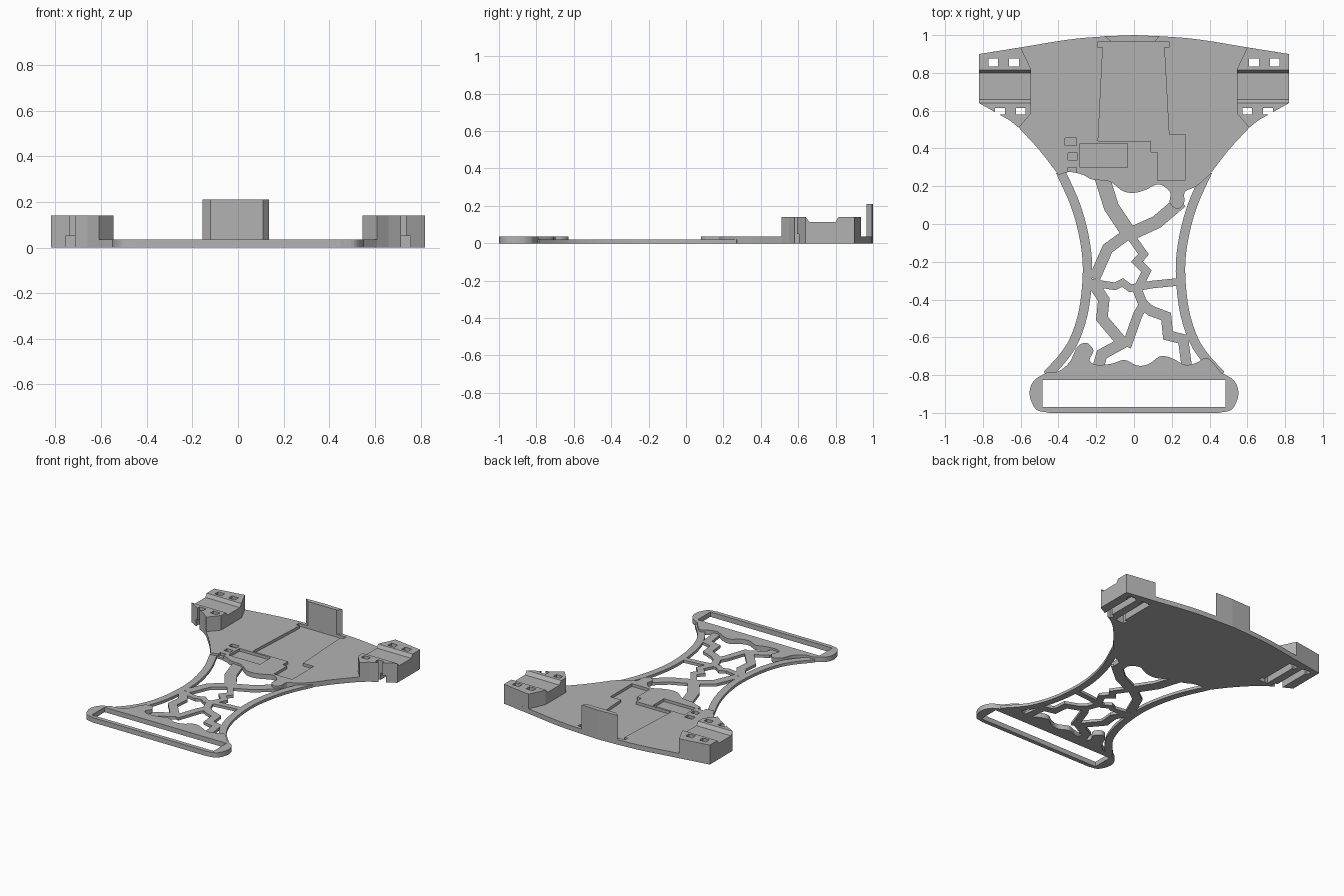
import bpy
import bmesh
from mathutils import Vector

if "Cube" in bpy.data.objects:
    bpy.data.objects.remove(bpy.data.objects["Cube"], do_unlink=True)

grey = bpy.data.materials.new("light grey plastic")
grey.use_nodes = True
grey.diffuse_color = (.45, .45, .45, 1)
grey.node_tree.nodes["Principled BSDF"].inputs["Base Color"].default_value = grey.diffuse_color

PLATE_TOP = .035
WEB_TOP = .02
RECESS_FLOOR = .015
BRACKET_TOP = .14


def smooth(points, steps=5):
    """Pass a smooth open curve through the points."""
    pts = [Vector(p) for p in points]
    pts = [pts[0] * 2 - pts[1]] + pts + [pts[-1] * 2 - pts[-2]]
    result = []
    for a, b, c, d in zip(pts, pts[1:], pts[2:], pts[3:]):
        for i in range(steps):
            t = i / steps
            result.append(b + (c - a) * (t / 2)
                          + (a * 2 - b * 5 + c * 4 - d) * (t * t / 2)
                          + (b * 3 - a - c * 3 + d) * (t ** 3 / 2))
    return result + [pts[-2]]


def mirrored(points):
    return [(-p[0], p[1]) for p in points]


def rectangle(left, right, front, back):
    return [(left, front), (right, front), (right, back), (left, back)]


def prism(name, outline, bottom, top, axis="z"):
    """Extrude an outline upwards, or a (y, z) outline along x."""
    bm = bmesh.new()
    if axis == "z":
        verts = [bm.verts.new((p[0], p[1], bottom)) for p in outline]
        offset = Vector((0, 0, top - bottom))
    else:
        verts = [bm.verts.new((bottom, p[0], p[1])) for p in outline]
        offset = Vector((top - bottom, 0, 0))
    face = bm.faces.new(verts)
    extruded = bmesh.ops.extrude_face_region(bm, geom=[face], use_keep_orig=True)
    moved = [v for v in extruded["geom"] if isinstance(v, bmesh.types.BMVert)]
    bmesh.ops.translate(bm, verts=moved, vec=offset)
    bmesh.ops.recalc_face_normals(bm, faces=bm.faces)
    mesh = bpy.data.meshes.new(name)
    bm.to_mesh(mesh)
    bm.free()
    mesh.materials.append(grey)
    obj = bpy.data.objects.new(name, mesh)
    bpy.context.collection.objects.link(obj)
    return obj


def combine(target, tools, operation):
    """Bake boolean operations into the target and discard the tools."""
    for tool in tools:
        tool.hide_render = True
        modifier = target.modifiers.new(tool.name, "BOOLEAN")
        modifier.operation = operation
        modifier.solver = "EXACT"
        modifier.object = tool
    bpy.context.view_layer.update()
    graph = bpy.context.evaluated_depsgraph_get()
    baked = bpy.data.meshes.new_from_object(target.evaluated_get(graph))
    target.modifiers.clear()
    target.data = baked
    for tool in tools:
        bpy.data.objects.remove(tool, do_unlink=True)


def strip(name, path, width, top=WEB_TOP):
    """Flat ribbon of constant width with mitred corners."""
    pts = [Vector(p) for p in path]
    left, right = [], []
    for i, p in enumerate(pts):
        before = (p - pts[i - 1]).normalized() if i else None
        after = (pts[i + 1] - p).normalized() if i + 1 < len(pts) else None
        before, after = before or after, after or before
        tangent = (before + after).normalized()
        normal = Vector((-tangent.y, tangent.x))
        reach = width / 2 / max(tangent.dot(after), .6)
        left.append(p + normal * reach)
        right.append(p - normal * reach)
    return prism(name, left + right[::-1], 0, top)


# Wide back plate with a curved rear edge and a wavy front edge
rear_edge = smooth([(0, 1), (.3, .982), (.6, .935), (.82, .9)])
flank = [(.82, .64), (.66, .55)] + smooth([(.61, .51), (.5, .39), (.4, .26)])
wave = smooth([(.4, .26), (.33, .2), (.27, .17), (.265, .11), (.23, .08),
               (.19, .11), (.19, .17), (.13, .21), (.06, .18), (0, .165),
               (-.06, .175), (-.13, .225), (-.22, .235), (-.27, .26),
               (-.34, .275), (-.4, .26)])
right_side = rear_edge + flank
outline = right_side + wave[1:-1] + mirrored(right_side[::-1])[:-1]
back_plate = prism("back_plate", outline, 0, PLATE_TOP)

# Strap brackets on both rear corners
bracket_outline = [(.82, .9), (.6, .935), (.545, .82), (.545, .585),
                   (.61, .51), (.66, .55), (.82, .64)]
brackets = [prism("strap_bracket", shape, 0, BRACKET_TOP)
            for shape in (bracket_outline, mirrored(bracket_outline))]
combine(back_plate, brackets, "UNION")

# Shallow electronics recesses
tray = [(-.19, .965), (.185, .965), (.185, .935), (.16, .935), (.185, .475),
        (.27, .475), (.27, .23), (.125, .23), (.125, .38), (.09, .38),
        (.09, .44), (-.19, .44), (-.165, .935), (-.19, .935)]
pockets = [tray, rectangle(-.285, -.035, .3, .425),
           rectangle(-.365, -.305, .415, .455),
           rectangle(-.35, -.3, .34, .375),
           rectangle(-.35, -.305, .265, .3)]
cutters = [prism("pocket_cutter", p, RECESS_FLOOR, .1) for p in pockets]

# Saddle on each bracket, with strap holes joined by grooves underneath
saddle = [(.635, .15), (.64, .14), (.66, .115), (.8, .115), (.815, .14), (.815, .15)]
for side in (-1, 1):
    start = .53 if side > 0 else -.85
    cutters.append(prism("saddle_cutter", saddle, start, start + .32, "x"))
    for x in (.635, .745):
        for shift, front, back, top in ((0, .835, .875, .2),
                                        (-.035, .58, .615, .2),
                                        (-.015, .585, .87, .05)):
            centre = side * (x + shift)
            shape = rectangle(centre - .026, centre + .026, front, back)
            cutters.append(prism("strap_cutter", shape, -.05, top))
combine(back_plate, cutters, "DIFFERENCE")

# Upright tab at the rear
prism("rear_tab", [(-.155, .994), (-.12, .965), (.11, .965), (.135, .994), (0, 1)],
      0, .21)

# Front belt bar with rounded ends, a wavy rear edge and a long slot
round_end = smooth([(.45, -1), (.52, -.98), (.553, -.9), (.53, -.83), (.46, -.785)])
belt_wave = smooth([(.46, -.785), (.39, -.71), (.33, -.735), (.27, -.745),
                    (.2, -.71), (.14, -.7), (.08, -.74), (.02, -.75),
                    (-.05, -.72), (-.12, -.74), (-.2, -.745), (-.235, -.72),
                    (-.215, -.67), (-.25, -.63), (-.3, -.65), (-.34, -.73),
                    (-.4, -.78), (-.46, -.785)])
belt_bar = prism("belt_bar", round_end + belt_wave[1:-1] + mirrored(round_end[::-1]),
                 0, PLATE_TOP)
slot = prism("slot_cutter", rectangle(-.485, .485, -.97, -.825), -.1, .1)
combine(belt_bar, [slot], "DIFFERENCE")

# Curved side rails
rail = smooth([(.39, .28), (.31, .1), (.262, -.08), (.246, -.25), (.265, -.45),
               (.31, -.6), (.37, -.7), (.46, -.8)])
strip("left_rail", rail, .05)
strip("right_rail", mirrored(rail), .05)

# Irregular branching lattice between the rails
branches = {
    "upper_branch": (.08, [(-.17, .25), (-.12, .09), (-.04, -.03)]),
    "cross_branch": (.07, [(-.07, -.05), (.01, -.04), (.12, .01), (.25, .12)]),
    "side_branch": (.06, [(-.03, -.05), (-.14, -.13), (-.21, -.29)]),
    "zigzag_branch": (.045, [(-.02, -.06), (.05, -.16), (.015, -.2),
                             (.065, -.25), (.02, -.34)]),
    "middle_branch": (.04, [(-.23, -.31), (-.1, -.33), (-.06, -.31), (-.02, -.34),
                            (.1, -.32), (.25, -.305)]),
    "lower_branch": (.06, [(-.22, -.31), (-.16, -.4), (-.17, -.5), (-.06, -.63),
                           (-.17, -.69), (-.19, -.76)]),
    "centre_branch": (.05, [(.01, -.33), (.05, -.43), (.02, -.48), (-.04, -.65)]),
    "outer_branch": (.055, [(.04, -.42), (.09, -.46), (.17, -.49), (.18, -.59),
                            (.26, -.61), (.28, -.76)]),
}
for name, (width, path) in branches.items():
    strip(name, path, width)
